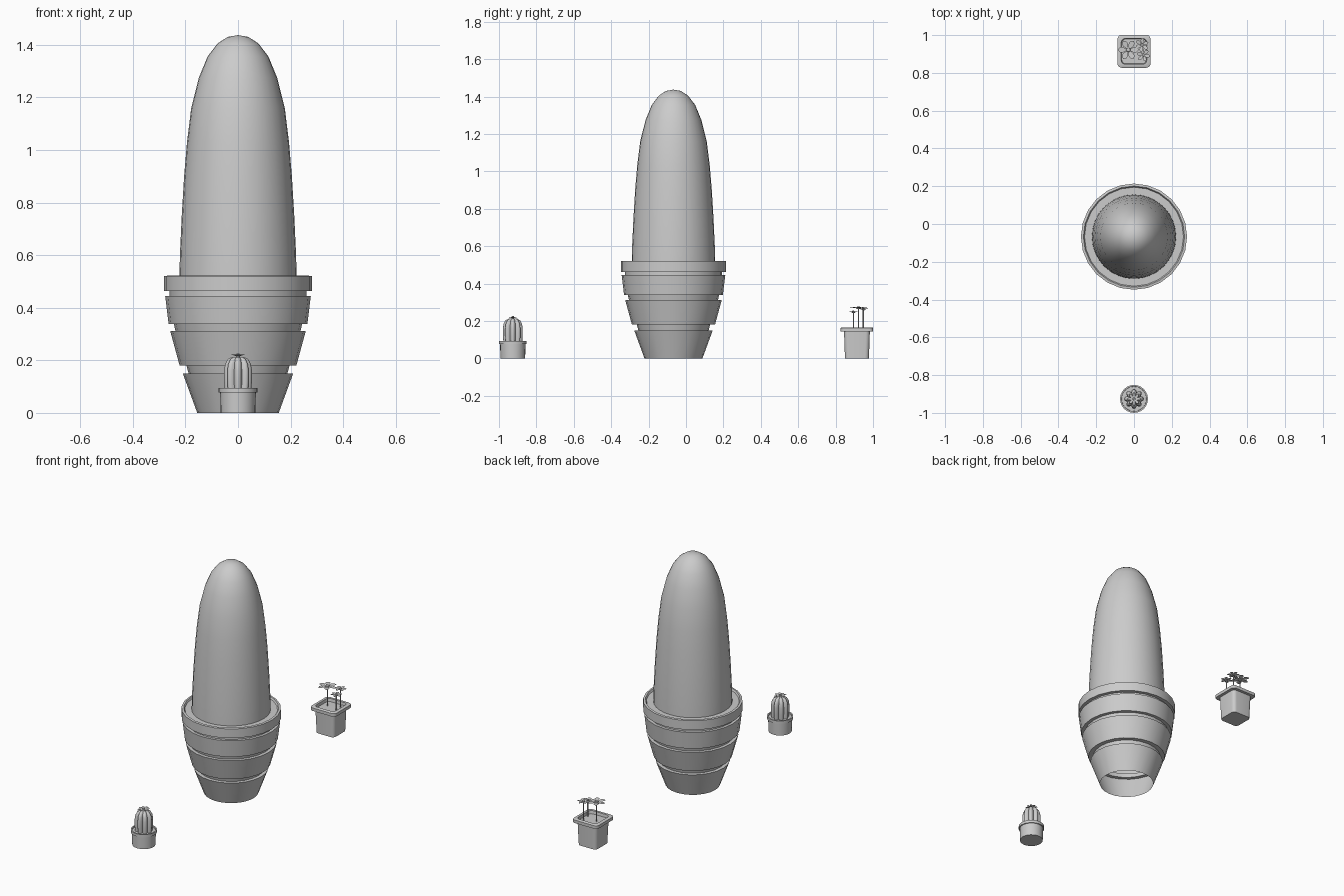
import bpy, bmesh, math
from math import sin, cos, pi, tau

if "Cube" in bpy.data.objects:
    bpy.data.objects.remove(bpy.data.objects["Cube"])


def finish(name, bm, angle=35):
    bmesh.ops.remove_doubles(bm, verts=bm.verts, dist=1e-5)
    bmesh.ops.recalc_face_normals(bm, faces=bm.faces)
    me = bpy.data.meshes.new(name)
    bm.to_mesh(me)
    bm.free()
    ob = bpy.data.objects.new(name, me)
    bpy.context.collection.objects.link(ob)
    bpy.ops.object.select_all(action='DESELECT')
    ob.select_set(True)
    bpy.context.view_layer.objects.active = ob
    bpy.ops.object.shade_smooth_by_angle(angle=math.radians(angle))
    return ob


def loft(name, profile, section, n, cx, cy, angle=35):
    """Stack rings of n points; section(i, r) gives the xy offset of a ring point."""
    bm = bmesh.new()
    rings = []
    for r, z in profile:
        if r == 0:
            v = bm.verts.new((cx, cy, z))
            rings.append([v] * n)
        else:
            pts = [section(i, r) for i in range(n)]
            rings.append([bm.verts.new((cx + x, cy + y, z)) for x, y in pts])
    for a, b in zip(rings, rings[1:]):
        for i in range(n):
            j = (i + 1) % n
            vs = list(dict.fromkeys((a[i], a[j], b[j], b[i])))
            if len(vs) > 2:
                bm.faces.new(vs)
    return finish(name, bm, angle)


def circle(n):
    return lambda i, r: (r * cos(tau * i / n), r * sin(tau * i / n))


def ribbed(n, ribs, depth):
    def f(i, r):
        a = tau * i / n
        k = r * (1 - depth * (1 - abs(cos(ribs * a / 2))))
        return k * cos(a), k * sin(a)
    return f


def rounded_square(per, corner):
    """Four rounded corners of per points each."""
    def f(i, r):
        q, s = divmod(i, per)
        a = pi / 2 * (q + s / (per - 1))
        m = pi / 2 * q + pi / 4
        c = (r - corner) * math.sqrt(2)
        return c * cos(m) + corner * cos(a), c * sin(m) + corner * sin(a)
    return f


def flower(name, x, y, z, radius, petals, lift, turn=0.0):
    """Leaf-shaped petals round a small domed centre."""
    bm = bmesh.new()
    shape = [(0.1, 0.08), (0.55, 0.32), (0.8, 0.27), (1.0, 0)]
    outline = shape + [(u, -w) for u, w in shape[-2::-1]]
    for k in range(petals):
        a = turn + tau * k / petals
        vs = []
        for u, w in outline:
            px, py = u * radius, w * radius * 5 / petals
            h = lift * sin(pi * 0.75 * u)
            vs.append(bm.verts.new((x + px * cos(a) - py * sin(a),
                                    y + px * sin(a) + py * cos(a), z + h)))
        bm.faces.new(vs)
    finish(name, bm)
    c = radius * 0.22
    loft(name + "_centre", [(0, z - .002), (c, z), (c * .8, z + lift + .002), (0, z + lift + .004)],
         circle(10), 10, x, y)


# Large banded planter, open underneath
CY = -0.067
loft("large_planter",
     [(.155, 0), (.21, .15), (.188, .15), (.196, .18), (.222, .18), (.258, .312),
      (.238, .312), (.244, .338), (.264, .338), (.277, .445), (.26, .445), (.26, .463),
      (.281, .463), (.281, .52), (.268, .522), (.262, .512)],
     circle(24), 24, 0, CY, 30)
loft("large_soil", [(.263, .512), (0, .513)], circle(24), 24, 0, CY)

# Tall smooth cactus
loft("large_cactus",
     [(.223, .51), (.221, .6), (.214, .75), (.205, .9), (.194, 1.03), (.178, 1.16),
      (.149, 1.275), (.116, 1.355), (.078, 1.405), (.04, 1.43), (0, 1.437)],
     circle(32), 32, 0, CY, 50)

# Small round pot
SY = -0.926
loft("small_round_pot",
     [(0, 0), (.066, 0), (.068, .077), (.074, .077), (.074, .094), (.066, .094), (.065, .084)],
     circle(24), 24, 0, SY)
loft("small_soil", [(.066, .086), (0, .087)], circle(24), 24, 0, SY)

# Small ribbed cactus with a flower on top
loft("small_cactus",
     [(.05, .085), (.053, .12), (.053, .16), (.049, .185), (.039, .204), (.022, .213), (0, .212)],
     ribbed(48, 8, .28), 48, 0, SY, 40)
flower("cactus_flower", 0, SY, .213, .036, 8, .01)

# Square flower pot with rounded corners
QY = 0.914
sq = rounded_square(6, .022)
loft("square_pot",
     [(0, 0), (.064, 0), (.069, .143), (.087, .143), (.087, .162), (.083, .165),
      (.068, .165), (.065, .145)],
     sq, 24, 0, QY)
loft("square_soil", [(.067, .147), (0, .148)], sq, 24, 0, QY)

# Three stemmed flowers
for k, (x, y, z, r) in enumerate([(-.03, .922, .265, .056),
                                  (.042, .948, .258, .037),
                                  (.05, .895, .243, .036)]):
    loft(f"stem_{k}", [(.003, .14), (.003, z)], circle(8), 8, x, y)
    flower(f"flower_{k}", x, y, z, r, 6, .009, k * .4)
